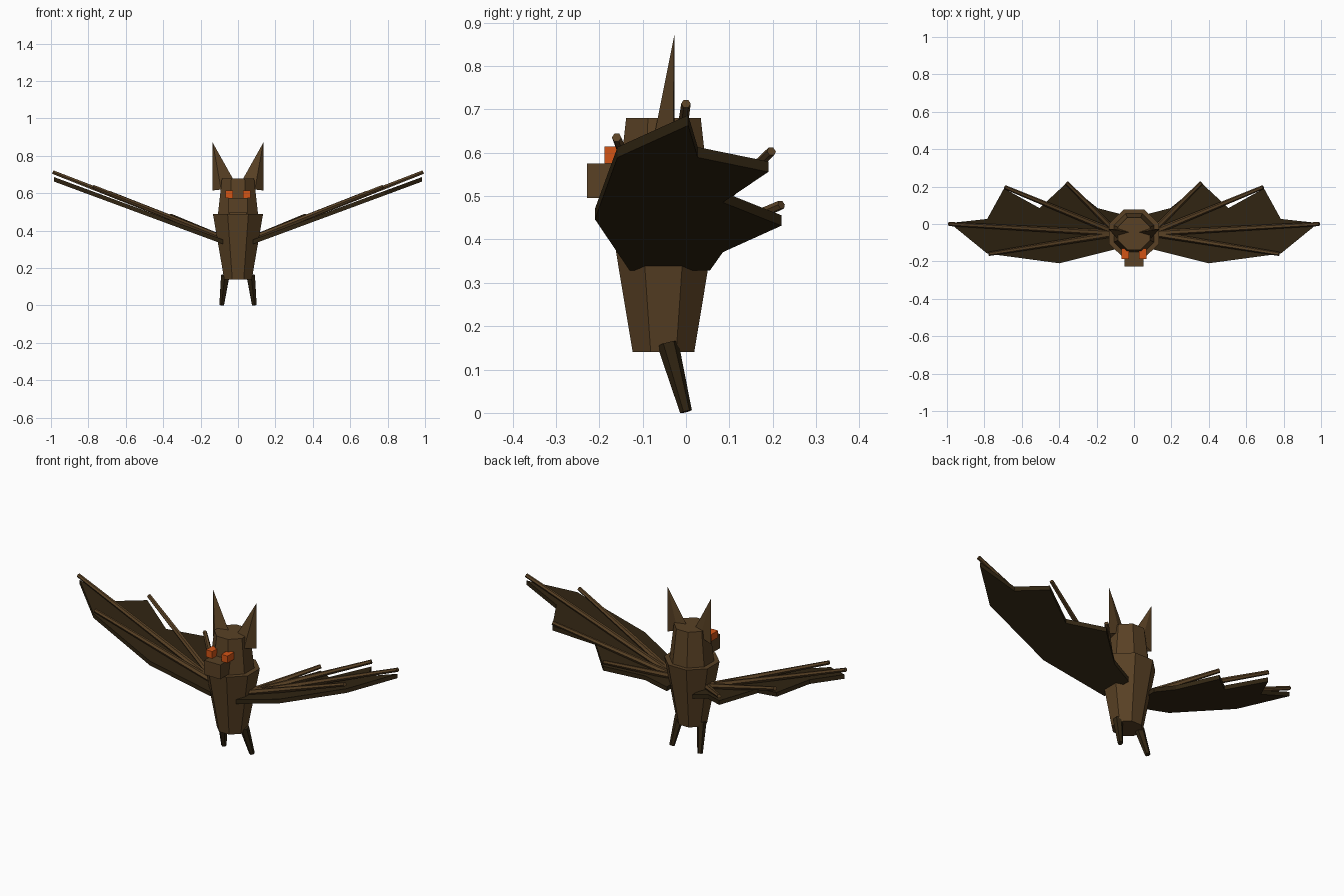
import bpy, bmesh, math
from mathutils import Vector, Matrix

cube = bpy.data.objects.get("Cube")
if cube:
    bpy.data.objects.remove(cube, do_unlink=True)


def material(name, rgb):
    m = bpy.data.materials.new(name)
    m.use_nodes = True
    m.diffuse_color = (*rgb, 1)
    bsdf = m.node_tree.nodes["Principled BSDF"]
    bsdf.inputs["Base Color"].default_value = (*rgb, 1)
    bsdf.inputs["Roughness"].default_value = 0.9
    return m


FUR = material("brown fur", (0.1, 0.053, 0.018))
SKIN = material("dark membrane", (0.03, 0.018, 0.006))
EYE = material("orange eye", (0.65, 0.09, 0.008))


def finish(bm, name, mat):
    bmesh.ops.recalc_face_normals(bm, faces=bm.faces)
    mesh = bpy.data.meshes.new(name)
    bm.to_mesh(mesh)
    bm.free()
    mesh.materials.append(mat)
    ob = bpy.data.objects.new(name, mesh)
    bpy.context.collection.objects.link(ob)
    return ob


def limb(name, start, end, r1, r2, sides, mat, stretch=1.0):
    """Tapered straight prism between two points."""
    a, b = Vector(start), Vector(end)
    axis = b - a
    bm = bmesh.new()
    bmesh.ops.create_cone(bm, cap_ends=True, segments=sides, radius1=r1,
                          radius2=r2, depth=axis.length)
    bmesh.ops.rotate(bm, verts=bm.verts, matrix=Matrix.Rotation(math.pi / sides, 3, 'Z'))
    rot = axis.to_track_quat('Z', 'Y').to_matrix().to_4x4()
    bm.transform(Matrix.Translation((a + b) / 2) @ rot @ Matrix.Diagonal((stretch, 1, 1, 1)))
    return finish(bm, name, mat)


def box(name, lo, hi, mat):
    lo, hi = Vector(lo), Vector(hi)
    bm = bmesh.new()
    bmesh.ops.create_cube(bm, size=1)
    bm.transform(Matrix.Translation((lo + hi) / 2) @ Matrix.Diagonal((*(hi - lo), 1)))
    return finish(bm, name, mat)


def mx(p, s):
    return (p[0] * s, p[1], p[2])


# Torso and head: stacked eight-sided frustums
k = 1 / math.cos(math.pi / 8)
limb("body", (0, -0.052, 0.14), (0, -0.052, 0.49), 0.071 * k, 0.129 * k, 8, FUR, 1.04)
limb("head", (0, -0.052, 0.49), (0, -0.052, 0.68), 0.107 * k, 0.086 * k, 8, FUR)

# Muzzle
box("snout", (-0.05, -0.228, 0.495), (0.05, -0.1, 0.575), FUR)

# Wing outline seen from above, running from the root along the front edge
OUTLINE = [(0.08, -0.13), (0.4, -0.21), (0.785, -0.158), (0.985, 0.005),
           (0.785, 0.027), (0.695, 0.19), (0.505, 0.085), (0.36, 0.22),
           (0.195, 0.085), (0.08, 0.055)]
BONE_TIPS = [(0.775, -0.16, 0.635), (0.99, 0.0, 0.713),
             (0.69, 0.197, 0.603), (0.36, 0.22, 0.48)]


def wing_z(x):
    return 0.352 + 0.37 * (x - 0.08)


for side, s in (("left", 1), ("right", -1)):
    # Eye
    xs = sorted((0.028 * s, 0.067 * s))
    box(side + "_eye", (xs[0], -0.188, 0.575), (xs[1], -0.13, 0.614), EYE)

    # Ear: leaning pyramid
    bm = bmesh.new()
    base = [bm.verts.new(mx(p, s)) for p in
            ((0.135, -0.03, 0.615), (0.09, -0.077, 0.62),
             (0.02, -0.045, 0.665), (0.07, -0.026, 0.64))]
    tip = bm.verts.new(mx((0.135, -0.027, 0.87), s))
    bm.faces.new(base)
    for i in range(4):
        bm.faces.new((base[i], base[(i + 1) % 4], tip))
    finish(bm, side + "_ear", FUR)

    # Leg
    limb(side + "_leg", mx((0.068, -0.042, 0.16), s), mx((0.087, 0.0, 0.003), s),
         0.025, 0.014, 6, SKIN)

    # Wing membrane: sloping slab
    bm = bmesh.new()
    top = [bm.verts.new((x * s, y, wing_z(x))) for x, y in OUTLINE]
    face = bm.faces.new(top)
    slab = bmesh.ops.extrude_face_region(bm, geom=[face])
    low = [v for v in slab["geom"] if isinstance(v, bmesh.types.BMVert)]
    bmesh.ops.translate(bm, verts=low, vec=(0, 0, -0.024))
    finish(bm, side + "_wing", SKIN)

    # Wing bones fanning out from the shoulder
    for i, p in enumerate(BONE_TIPS):
        limb(f"{side}_wing_bone_{i + 1}", mx((0.09, -0.05, 0.362), s), mx(p, s),
             0.017, 0.011, 6, FUR)
